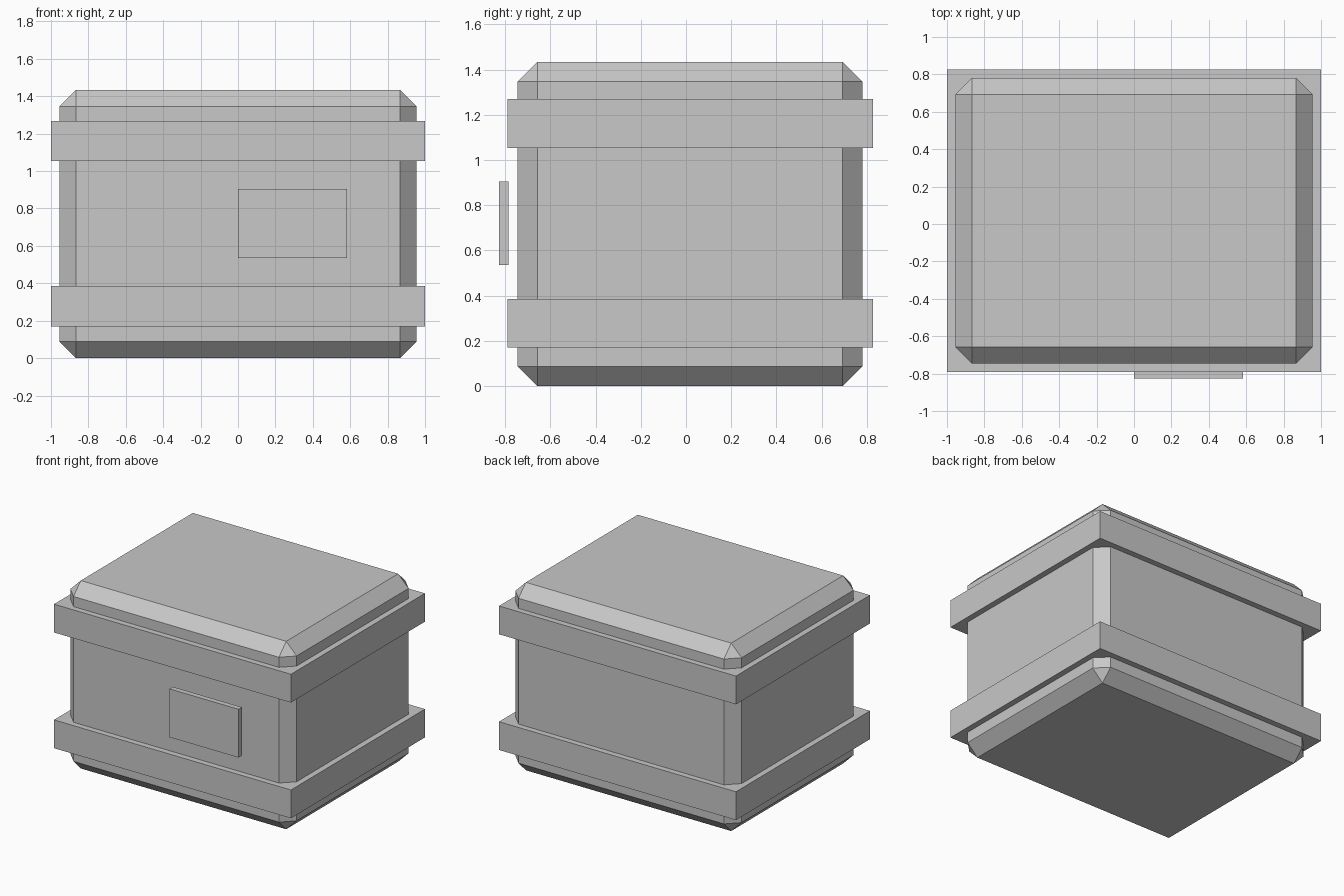
import bpy
from mathutils import Vector

cube = bpy.data.objects.get("Cube")
if cube:
    bpy.data.objects.remove(cube, do_unlink=True)

# One plain grey for every part
GREY = (0.58, 0.58, 0.58, 1)
grey = bpy.data.materials.new("light_grey")
grey.use_nodes = True
grey.diffuse_color = GREY
grey.node_tree.nodes["Principled BSDF"].inputs["Base Color"].default_value = GREY


def box(name, low, high, chamfer=0):
    """Box between two corners, with an optional flat chamfer on all edges."""
    low, high = Vector(low), Vector(high)
    bpy.ops.mesh.primitive_cube_add(size=1, location=(low + high) / 2)
    obj = bpy.context.object
    obj.name = name
    obj.scale = high - low
    bpy.ops.object.transform_apply(location=False, rotation=False, scale=True)
    obj.data.materials.append(grey)
    if chamfer:
        bevel = obj.modifiers.new("chamfer", 'BEVEL')
        bevel.width = chamfer
        bevel.segments = 1
    return obj


# Chamfered crate body
box("body", (-0.955, -0.745, 0), (0.955, 0.781, 1.434), chamfer=0.088)

# Bands around the body
for name, z in (("lower_band", 0.17), ("upper_band", 1.053)):
    box(name, (-1, -0.79, z), (1, 0.826, z + 0.216))

# Label plate on the front, offset to the left
box("front_plate", (0, -0.826, 0.535), (0.583, -0.785, 0.904))
